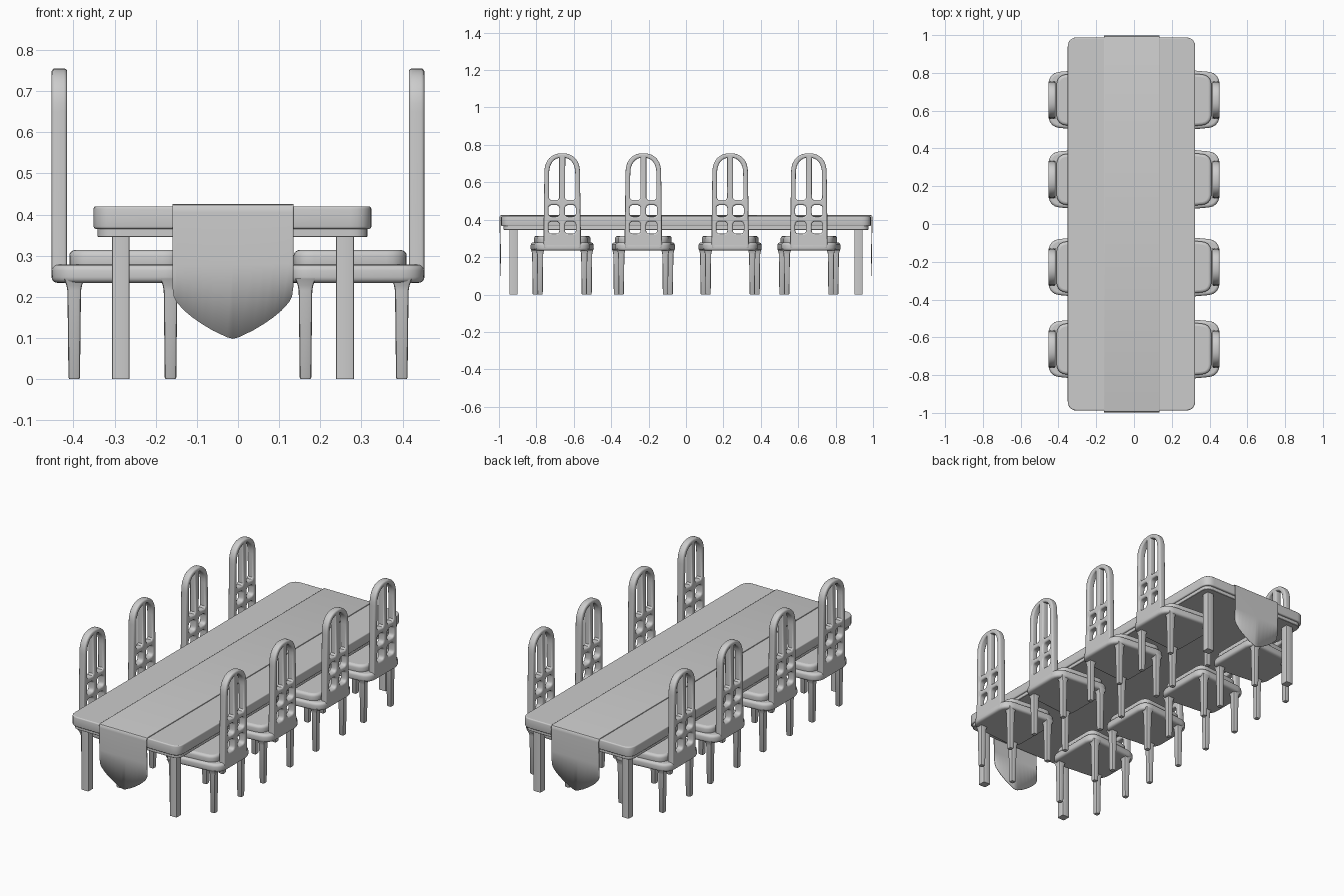
import bpy, bmesh, math
from mathutils import Matrix, Vector

if "Cube" in bpy.data.objects:
    bpy.data.objects.remove(bpy.data.objects["Cube"])

CX = -0.0125  # table centre line


def finish(ob, angle=35):
    bpy.ops.object.select_all(action='DESELECT')
    ob.select_set(True)
    bpy.context.view_layer.objects.active = ob
    if ob.type == 'CURVE':
        bpy.ops.object.convert(target='MESH')
        ob = bpy.context.view_layer.objects.active
    bpy.ops.object.shade_smooth_by_angle(angle=math.radians(angle))
    return ob


def rounded(pts, r, n=5):
    """Polygon with every corner rounded by radius r."""
    out = []
    pts = [Vector(p) for p in pts]
    for i, p in enumerate(pts):
        a, b = pts[i - 1] - p, pts[(i + 1) % len(pts)] - p
        p0 = p + a.normalized() * min(r, a.length * 0.48)
        p1 = p + b.normalized() * min(r, b.length * 0.48)
        for k in range(n + 1):
            t = k / n
            w = 0.88  # rational weight, close to a circular arc
            d = (1 - t) ** 2 + 2 * w * t * (1 - t) + t * t
            out.append(((1 - t) ** 2 * p0 + 2 * w * t * (1 - t) * p + t * t * p1) / d)
    return out


def rect(x0, x1, y0, y1):
    return [(x0, y0), (x1, y0), (x1, y1), (x0, y1)]


def slab(name, loops, lo, hi, bevel, matrix=Matrix(), res=2):
    """Outline with holes, extruded from lo to hi with rounded edges."""
    cu = bpy.data.curves.new(name, 'CURVE')
    cu.dimensions = '2D'
    cu.fill_mode = 'BOTH'
    for loop in loops:
        sp = cu.splines.new('POLY')
        sp.points.add(len(loop) - 1)
        for q, p in zip(sp.points, loop):
            q.co = (p[0], p[1], 0, 1)
        sp.use_cyclic_u = True
    cu.extrude = (hi - lo) / 2 - bevel
    cu.bevel_depth = bevel
    cu.bevel_resolution = res
    cu.offset = -bevel
    ob = bpy.data.objects.new(name, cu)
    bpy.context.collection.objects.link(ob)
    ob = finish(ob)
    ob.data.transform(matrix @ Matrix.Translation((0, 0, (lo + hi) / 2)))
    return ob


def post(name, x, y, rings, r):
    """Square post lofted through (z, half width) rings."""
    bm = bmesh.new()
    prev = None
    for z, h in rings:
        ring = [bm.verts.new((x + p[0], y + p[1], z))
                for p in rounded(rect(-h, h, -h, h), r, 2)]
        if prev:
            for i in range(len(ring)):
                j = (i + 1) % len(ring)
                bm.faces.new((prev[i], prev[j], ring[j], ring[i]))
        else:
            bm.faces.new(ring[::-1])
        prev = ring
    bm.faces.new(prev)
    me = bpy.data.meshes.new(name)
    bm.to_mesh(me)
    bm.free()
    ob = bpy.data.objects.new(name, me)
    bpy.context.collection.objects.link(ob)
    return finish(ob)


# Table: top, apron and four legs
slab("table_top", [rounded(rect(-0.351, 0.324, -0.988, 0.988), 0.05)], 0.365, 0.42, 0.006)
slab("table_apron", [rounded(rect(-0.341, 0.315, -0.975, 0.975), 0.04)], 0.345, 0.37, 0.002, res=0)
for sx in (-1, 1):
    for sy in (-1, 1):
        post("table_leg", CX + sx * 0.2725, sy * 0.922, [(0, 0.0215), (0.355, 0.0215)], 0.004)

# Table runner: sheet draped over both ends with pointed, curved tips
half = [(0, 0.098), (0.1, 0.102), (0.33, 0.118), (0.5, 0.133), (0.66, 0.149),
        (0.8, 0.166), (0.93, 0.187), (0.98, 0.202), (1, 0.225)]
cols = [(-u, z) for u, z in half[:0:-1]] + half
bm = bmesh.new()
grid = []
for u, tip in cols:
    side = [(0.992, tip), (0.995, 0.28), (0.997, 0.405), (0.996, 0.417), (0.992, 0.423), (0.984, 0.425)]
    path = [(-y, z) for y, z in side] + side[::-1]
    grid.append([bm.verts.new((CX + u * 0.147, y, z)) for y, z in path])
for a, b in zip(grid, grid[1:]):
    for i in range(len(a) - 1):
        bm.faces.new((a[i], b[i], b[i + 1], a[i + 1]))
bmesh.ops.recalc_face_normals(bm, faces=bm.faces)
me = bpy.data.meshes.new("table_runner")
bm.to_mesh(me)
bm.free()
if max(me.polygons, key=lambda f: f.area).normal.z < 0:
    me.flip_normals()
runner = bpy.data.objects.new("table_runner", me)
bpy.context.collection.objects.link(runner)
mod = runner.modifiers.new("thickness", 'SOLIDIFY')
mod.thickness = 0.004
mod.offset = -1
finish(runner)

# Chair, facing -x, at y = 0
chair = [
    slab("chair_seat", [rounded([(0.12, -0.174), (0.453, -0.143), (0.453, 0.143), (0.12, 0.174)], 0.06)],
         0.234, 0.278, 0.014, res=3),
    slab("chair_cushion", [rounded([(0.135, -0.156), (0.41, -0.13), (0.41, 0.13), (0.135, 0.156)], 0.05)],
         0.265, 0.314, 0.015, res=3),
]
leg_rings = [(0, 0.012), (0.004, 0.014), (0.215, 0.0165), (0.228, 0.019), (0.245, 0.025)]
for sy in (-1, 1):
    chair.append(post("chair_front_leg", 0.164, sy * 0.144, leg_rings, 0.006))
    chair.append(post("chair_back_leg", 0.398, sy * 0.118, leg_rings, 0.006))


# Chair back: arched frame with two tall and four small openings
def arch(h, base, top, n, t0, t1):
    out = []
    for k in range(n + 1):
        t = t0 + (t1 - t0) * k / n
        c, s = math.cos(t), math.sin(t)
        out.append((h * math.copysign(abs(c) ** 0.87, c), base + (top - base) * abs(s) ** 0.87))
    return out


loops = [[(-0.101, 0.245), (0.101, 0.245)] + arch(0.095, 0.65, 0.755, 20, 0, math.pi)]
for s in (-1, 1):
    tall = arch(0.07, 0.645, 0.732, 7, 0, math.acos(0.19))
    tall = [(0.016, 0.515), (0.024, 0.506), (0.063, 0.506), (0.071, 0.515)] + tall
    loops.append([(s * y, z) for y, z in tall])
    for z0, z1 in ((0.325, 0.39), (0.416, 0.478)):
        win = rounded(rect(0.015, 0.073, z0, z1), 0.018, 4)
        loops.append([(s * p[0], p[1]) for p in win])
upright = Matrix(((0, 0, 1, 0), (1, 0, 0, 0), (0, 1, 0, 0), (0, 0, 0, 1)))
chair.append(slab("chair_back", loops, 0.415, 0.453, 0.008, upright))

# Four chairs on each long side
first = True
for y in (-0.662, -0.228, 0.236, 0.657):
    for turn in (0, math.pi):
        for part in chair:
            ob = part if first else part.copy()
            if not first:
                bpy.context.collection.objects.link(ob)
            ob.location = (0, y, 0)
            ob.rotation_euler = (0, 0, turn)
        first = False
